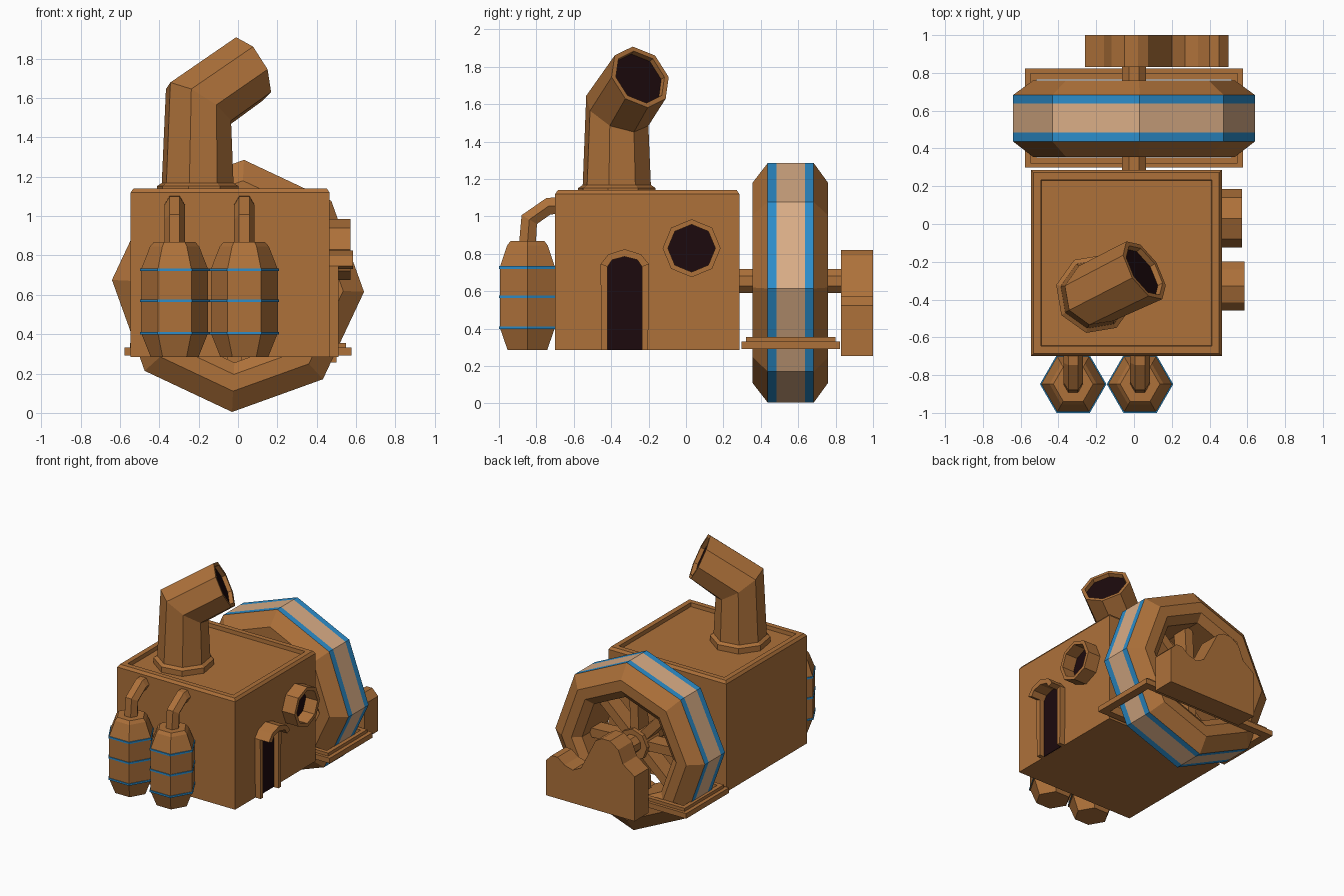
import bpy, bmesh, math
from mathutils import Vector, Matrix

if "Cube" in bpy.data.objects:
    bpy.data.objects.remove(bpy.data.objects["Cube"])

def material(name, rgb):
    m = bpy.data.materials.new(name)
    m.diffuse_color = (*rgb, 1)
    m.use_nodes = True
    m.node_tree.nodes["Principled BSDF"].inputs["Base Color"].default_value = m.diffuse_color
    return m

MATS = [material("copper brown", (0.42, 0.165, 0.042)), material("bright blue", (0.025, 0.27, 0.60)),
        material("pale tan", (0.70, 0.42, 0.24)), material("dark opening", (0.012, 0.003, 0.004))]
BROWN, BLUE, TAN, DARK = range(4)

def finish(name, bm):
    bmesh.ops.remove_doubles(bm, verts=bm.verts, dist=1e-5)
    bmesh.ops.recalc_face_normals(bm, faces=bm.faces)
    me = bpy.data.meshes.new(name)
    bm.to_mesh(me)
    bm.free()
    for m in MATS:
        me.materials.append(m)
    ob = bpy.data.objects.new(name, me)
    bpy.context.collection.objects.link(ob)
    return ob

def sweep(name, rings, side, n, phase=0.0, closed=False):
    """Rings of n points: (centre, direction, radius, stretch, material of the band that follows)."""
    bm = bmesh.new()
    side = Vector(side).normalized()
    loops = []
    for c, d, r, k, _ in rings:
        u = Vector(d).normalized().cross(side) * k
        angles = [phase + math.tau * i / n for i in range(n)]
        loops.append([bm.verts.new(Vector(c) + r * (math.cos(a) * side + math.sin(a) * u)) for a in angles])
    pairs = list(zip(loops, loops[1:])) + ([(loops[-1], loops[0])] if closed else [])
    for j, (a, b) in enumerate(pairs):
        for i in range(n):
            f = bm.faces.new((a[i], a[(i + 1) % n], b[(i + 1) % n], b[i]))
            f.material_index = rings[j][4]
    if not closed:
        bm.faces.new(loops[0])
        bm.faces.new(loops[-1]).material_index = rings[-1][4]
    return finish(name, bm)

def lathe(name, profile, centre, axis, side, n, phase=0.0, closed=False):
    """Profile entries: (radius, position along axis, material)."""
    c, a = Vector(centre), Vector(axis)
    return sweep(name, [(c + a * h, a, r, 1, m) for r, h, m in profile], side, n, phase, closed)

def extrude(name, pts, axis, lo, hi, mat=BROWN):
    """Polygon in the plane across x or y, extruded along that axis."""
    bm = bmesh.new()
    put = (lambda p: (lo, p[0], p[1])) if axis == "x" else (lambda p: (p[0], lo, p[1]))
    f = bm.faces.new([bm.verts.new(put(p)) for p in pts])
    out = bmesh.ops.extrude_face_region(bm, geom=[f])["geom"]
    shift = Vector((hi - lo, 0, 0) if axis == "x" else (0, hi - lo, 0))
    bmesh.ops.translate(bm, vec=shift, verts=[v for v in out if isinstance(v, bmesh.types.BMVert)])
    for f in bm.faces:
        f.material_index = mat
    return finish(name, bm)

def box(name, x0, x1, y0, y1, z0, z1):
    return extrude(name, [(x0, z0), (x1, z0), (x1, z1), (x0, z1)], "y", y0, y1)

X, Y, Z = Vector((1, 0, 0)), Vector((0, 1, 0)), Vector((0, 0, 1))

# House body: box with chamfered top edge and sunken roof
bm = bmesh.new()
bmesh.ops.create_cube(bm, size=1, matrix=Matrix.Translation((-0.04, -0.207, 0.7025)) @ Matrix.Diagonal((1.01, 0.985, 0.835, 1)))
top = max(bm.faces, key=lambda f: f.calc_center_median().z)
for t, d in ((0.02, 0.02), (0.055, 0), (0.003, -0.03)):
    bmesh.ops.inset_region(bm, faces=[top], thickness=t, depth=d)
finish("house_body", bm)

# Bent chimney with flange and dark mouth
a = math.radians(32)
h = Vector((math.cos(a), math.sin(a), 0))
s = Vector((-math.sin(a), math.cos(a), 0))
tilt = lambda deg: h * math.sin(math.radians(deg)) + Z * math.cos(math.radians(deg))
base = Vector((-0.205, -0.37, 0))
mouth = Vector((0.055, -0.245, 1.745))
md = tilt(65)
sweep("chimney", [
    (base + Z * 1.10, Z, 0.212, 1, BROWN), (base + Z * 1.152, Z, 0.212, 1, BROWN),
    (base + Z * 1.168, Z, 0.187, 1, BROWN), (base + Z * 1.565 + h * 0.005, tilt(34), 0.172, 1.18, BROWN),
    (mouth, md, 0.18, 1, BROWN), (mouth, md, 0.153, 1, BROWN),
    (mouth - md * 0.03, md, 0.15, 1, DARK)], s, 8)

# Porthole
lathe("porthole_frame", [(0.155, 0.455, BROWN), (0.155, 0.572, BROWN), (0.127, 0.572, BROWN), (0.127, 0.455, BROWN)],
      (0, 0.03, 0.83), X, Y, 8, closed=True)
lathe("porthole_glass", [(0.13, 0.46, DARK), (0.13, 0.472, DARK)], (0, 0.03, 0.83), X, Y, 8)

# Door with frame and deeper hood
outer = [(-0.457, 0.745), (-0.415, 0.797), (-0.328, 0.825), (-0.24, 0.797), (-0.198, 0.745)]
inner = [(-0.42, 0.73), (-0.395, 0.768), (-0.328, 0.785), (-0.26, 0.768), (-0.235, 0.73)]
extrude("door_hood", outer + inner[::-1], "x", 0.455, 0.585)
extrude("door_frame", [(-0.452, 0.285)] + outer + [(-0.203, 0.285), (-0.235, 0.285)] + inner[::-1] + [(-0.42, 0.285)],
        "x", 0.455, 0.51)
extrude("door_opening", [(-0.425, 0.286)] + inner + [(-0.23, 0.286)], "x", 0.46, 0.471, DARK)

# Two hexagonal tanks with hoops and bent pipes
for i, x in enumerate((-0.322, 0.032)):
    c = (x, -0.848, 0)
    lathe(f"tank_{i}", [(0.122, 0.285, BROWN), (0.17, 0.405, BROWN), (0.17, 0.73, BROWN),
                        (0.125, 0.845, BROWN), (0.105, 0.868, BROWN)], c, Z, X, 6)
    for j, z in enumerate((0.405, 0.57, 0.727)):
        lathe(f"tank_hoop_{i}_{j}", [(0.176, z - 0.007, BLUE), (0.176, z + 0.007, BLUE)], c, Z, X, 6)
    sweep(f"tank_pipe_{i}", [((x, -0.848, 0.85), Z, 0.052, 1, BROWN),
                             ((x, -0.838, 0.983), (0, 0.5, 0.87), 0.052, 1.05, BROWN),
                             ((x, -0.735, 1.055), (0, 0.95, 0.25), 0.052, 1, BROWN),
                             ((x, -0.69, 1.057), Y, 0.052, 1, BROWN)], X, 6)

# Water wheel: octagonal ring with blue stripes around a pale tread
hub = (0, 0, 0.645)
turn = math.radians(2.7)
lathe("wheel_rim", [(0.535, 0.355, BROWN), (0.641, 0.437, BLUE), (0.641, 0.485, TAN), (0.641, 0.637, BLUE),
                    (0.641, 0.683, BROWN), (0.535, 0.76, BROWN), (0.45, 0.76, BROWN), (0.39, 0.715, BROWN),
                    (0.39, 0.40, BROWN), (0.45, 0.355, BROWN)], hub, Y, X, 8, turn, True)
lathe("wheel_hub", [(0.12, 0.47, BROWN), (0.12, 0.65, BROWN)], hub, Y, X, 8, turn)
for i in range(8):
    ob = box(f"wheel_spoke_{i}", 0.08, 0.40, 0.50, 0.62, -0.035, 0.035)
    ob.matrix_world = Matrix.Translation(hub) @ Matrix.Rotation(turn + math.tau * i / 8, 4, "Y")
lathe("axle", [(0.07, 0.27, BROWN), (0.07, 0.86, BROWN)], (0, 0, 0.655), Y, X, 8, math.pi / 8)

# Two-step frame around the wheel
for lvl, (x, y0, y1, z0, z1) in enumerate(((0.577, 0.298, 0.823, 0.292, 0.332), (0.548, 0.32, 0.80, 0.33, 0.356))):
    inx, iny0, iny1 = 0.515, 0.352, 0.765
    box(f"wheel_frame_front_{lvl}", -x, x, y0, iny0, z0, z1)
    box(f"wheel_frame_back_{lvl}", -x, x, iny1, y1, z0, z1)
    box(f"wheel_frame_left_{lvl}", -x, -inx, iny0, iny1, z0, z1)
    box(f"wheel_frame_right_{lvl}", inx, x, iny0, iny1, z0, z1)

# Rear bearing block
extrude("rear_support", [(-0.26, 0.255), (0.5, 0.255), (0.5, 0.525), (0.45, 0.575), (0.40, 0.575), (0.34, 0.53),
                         (0.27, 0.51), (0.2, 0.545), (0.14, 0.66), (0.075, 0.79), (0.02, 0.82), (-0.05, 0.82),
                         (-0.12, 0.77), (-0.16, 0.67), (-0.26, 0.60)], "y", 0.83, 1.0)
